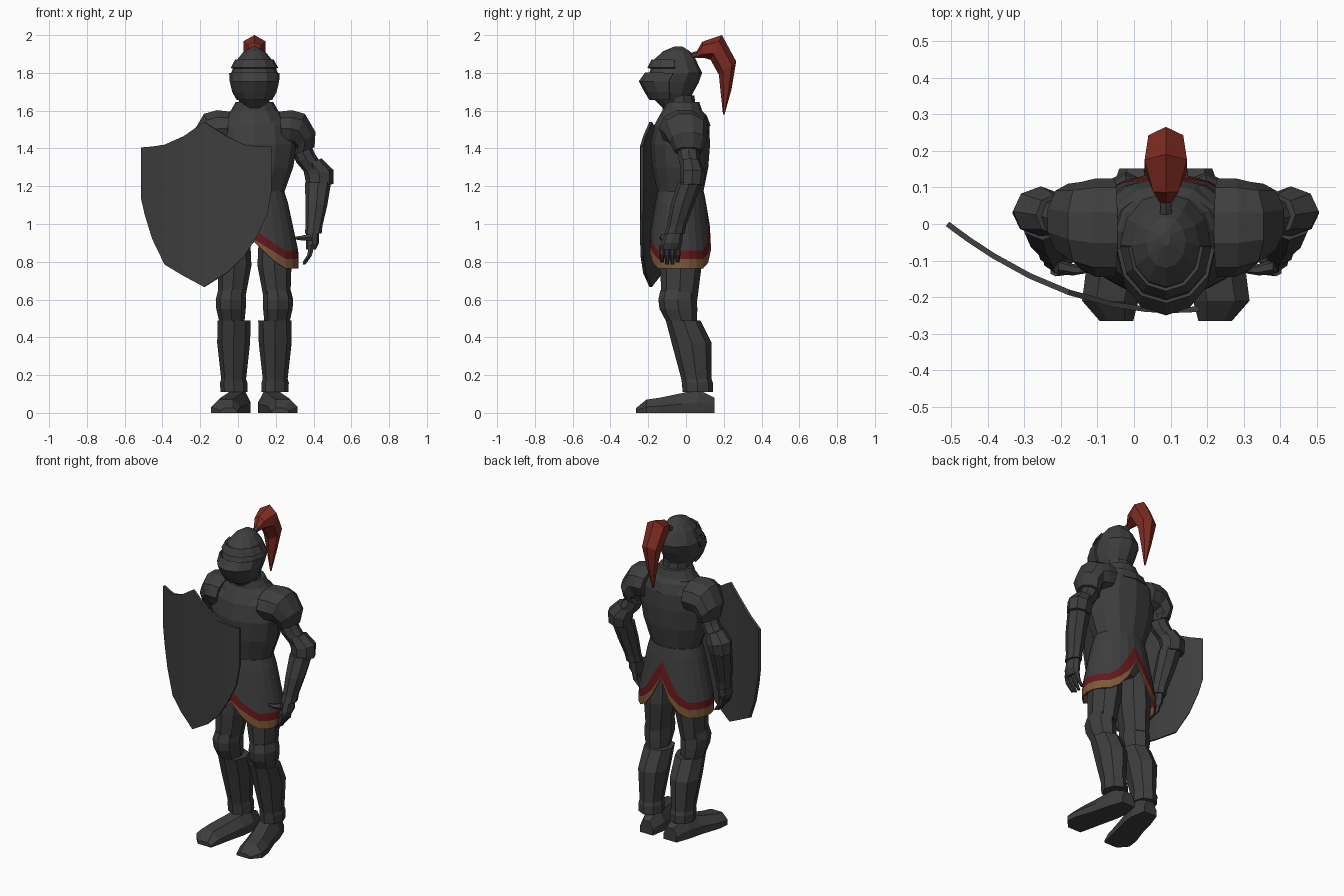
import bpy, bmesh, math
from mathutils import Vector, Matrix

C = 0.087  # body centre line


def material(name, r, g, b):
    m = bpy.data.materials.new(name)
    m.diffuse_color = (r, g, b, 1)
    return m


STEEL = material("dark steel", 0.048, 0.048, 0.048)
PLUME = material("red plume", 0.21, 0.025, 0.016)
TRIM = material("dark red cloth", 0.13, 0.009, 0.011)
GOLD = material("tan gold trim", 0.21, 0.10, 0.038)


def skin(name, loops, mats=(STEEL,), side=1, cap=True, closed=True, rule=None, thick=0):
    """Bridge equal-length point loops into a flat-shaded mesh."""
    bm = bmesh.new()
    rows = [[bm.verts.new((C + side * p[0], p[1], p[2])) for p in lp] for lp in loops]
    n = len(rows[0])
    for r in range(len(rows) - 1):
        for i in range(n if closed else n - 1):
            j = (i + 1) % n
            f = bm.faces.new((rows[r][i], rows[r][j], rows[r + 1][j], rows[r + 1][i]))
            f.material_index = rule(r) if rule else 0
    if cap and closed:
        bm.faces.new(rows[0])
        bm.faces.new(rows[-1])
    bmesh.ops.recalc_face_normals(bm, faces=bm.faces)
    me = bpy.data.meshes.new(name)
    bm.to_mesh(me)
    bm.free()
    for m in mats:
        me.materials.append(m)
    ob = bpy.data.objects.new(name, me)
    bpy.context.collection.objects.link(ob)
    if thick:
        mod = ob.modifiers.new("thickness", "SOLIDIFY")
        mod.thickness = thick
        mod.offset = 0
    return ob


def ring(n, x, y, z, rx, ry, tilt_y=0, tilt_x=0):
    """Ellipse of n points starting at the front, tilted about y and x."""
    rot = Matrix.Rotation(math.radians(tilt_y), 3, 'Y') @ Matrix.Rotation(math.radians(tilt_x), 3, 'X')
    pts = []
    for i in range(n):
        a = 2 * math.pi * i / n
        pts.append(Vector((x, y, z)) + rot @ Vector((math.sin(a) * rx, -math.cos(a) * ry, 0)))
    return pts


def tube(name, n, rings, **kw):
    return skin(name, [ring(n, *r) for r in rings], **kw)


# Torso, neck and collar
tube("breastplate", 12, [(0, -.03, 1.16, .155, .12), (0, -.03, 1.30, .205, .148),
                         (0, -.03, 1.42, .225, .157), (0, -.022, 1.52, .21, .145),
                         (0, -.01, 1.59, .14, .10)])
tube("hips", 12, [(0, -.03, 1.17, .15, .115), (0, -.03, 1.0, .16, .12), (0, -.03, .93, .09, .09)])
tube("neck", 10, [(0, -.03, 1.55, .085, .085), (0, -.04, 1.68, .085, .085)])
tube("collar", 12, [(0, -.02, 1.52, .175, .15), (0, -.015, 1.575, .155, .125),
                    (0, -.02, 1.60, .125, .105), (0, -.025, 1.645, .10, .095)])

# Helmet: (height, front, back, half width)
HEAD = [(1.615, -.125, .0, .055), (1.69, -.20, .035, .102), (1.75, -.235, .068, .12),
        (1.80, -.195, .085, .124), (1.87, -.17, .052, .092), (1.915, -.12, .02, .055),
        (1.94, -.06, -.02, .012)]
tube("helmet", 12, [(0, (f + b) / 2, z, w, (b - f) / 2) for z, f, b, w in HEAD])

# Raised visor over the front half, and brow plate above the eye slit
FACE = [("visor", [(1.66, -.19, .02, .09), (1.70, -.215, .04, .113),
                   (1.755, -.245, .065, .126), (1.80, -.212, .08, .129)]),
        ("brow_plate", [(1.825, -.2, .08, .121), (1.868, -.179, .055, .098)])]
for name, prof in FACE:
    loops = []
    for z, f, b, w in prof:
        full = ring(12, 0, (f + b) / 2, z, w, (b - f) / 2)
        loops.append(full[-3:] + full[:4])
    skin(name, loops, closed=False, thick=.01)

# Crest ridge and plume
tube("plume_holder", 6, [(0, .02, 1.885, .02, .022, 0, -45), (0, .07, 1.905, .015, .015, 0, -45)])
tube("plume", 6, [(0, .055, 1.892, .015, .013, 0, 110), (0, .09, 1.922, .04, .043, 0, 95),
                  (0, .16, 1.935, .067, .072, 0, 65), (0, .22, 1.825, .055, .058, 0, 38),
                  (0, .212, 1.71, .03, .03, 0, 10), (0, .2, 1.58, .004, .004, 0, 0)],
     mats=(PLUME,))

# Skirt with a slit at front and back, banded red then gold
N = 24
FRONT = [(.14, .06, .01), (.08, .05, .035), (.03, .045, .05)]
BACK = [(.22, .09, .01), (.10, .10, .035), (.03, .055, .05)]


def skirt_point(i, z):
    t = min(1, max(0, (1.17 - z) / .37))
    k = math.sin(t * math.pi / 2)
    a = 2 * math.pi * i / N
    return (math.sin(a) * (.155 + .075 * k), -.029 - math.cos(a) * (.12 + .045 * k), z)


heights = []
for i in range(N):
    d = min(i, N - i)
    e = N // 2 - d
    lift, red, gold = FRONT[d] if d < 3 else BACK[e] if e < 3 else (0, .045, .05)
    b = .765 + lift
    heights.append((1.17, 1.11, b + gold + red, b + gold, b))
skin("skirt", [[skirt_point(i, heights[i][r]) for i in range(N)] for r in range(5)],
     mats=(STEEL, TRIM, GOLD), cap=False, rule=lambda r: max(0, r - 1), thick=.008)

# Limbs, the same on both sides
for s, tag in ((1, "left"), (-1, "right")):
    def limb(part, n, rings):
        tube(f"{tag}_{part}", n, rings, side=s)

    # Arm
    limb("shoulder_plate", 10, [(.14, -.01, 1.505, .095, .135, 85), (.19, -.01, 1.505, .103, .135, 95),
                                (.232, -.005, 1.495, .10, .12, 112), (.268, .01, 1.44, .076, .10, 140),
                                (.26, .012, 1.385, .065, .075, 160)])
    limb("upper_arm", 8, [(.24, .01, 1.42, .055, .06, 155), (.27, .015, 1.35, .054, .056, 155),
                          (.33, .03, 1.27, .05, .052, 160)])
    limb("elbow_guard", 8, [(.305, .025, 1.325, .055, .055, -25), (.342, .035, 1.27, .078, .068, -12),
                            (.348, .03, 1.205, .072, .062, -5)])
    limb("forearm", 8, [(.337, .02, 1.22, .069, .064), (.328, -.02, 1.10, .058, .062),
                        (.315, -.05, .99, .045, .05), (.312, -.06, .95, .044, .054)])
    # Hand
    limb("palm", 8, [(.308, -.06, .965, .034, .045), (.308, -.075, .90, .034, .055),
                     (.298, -.085, .865, .026, .055)])
    for k in range(4):
        y = -.128 + k * .028
        low = .785 + (.012 if k in (0, 3) else 0)
        limb(f"finger_{k + 1}", 6, [(.302, y, .885, .016, .015), (.292, y, .835, .015, .014),
                                    (.262, y, low, .009, .010)])
    limb("thumb", 6, [(.30, -.115, .93, .022, .02, 70), (.255, -.125, .925, .016, .016, 70),
                      (.215, -.125, .925, .009, .009, 70)])

    # Leg
    limb("thigh", 8, [(.105, -.03, .98, .08, .10), (.106, -.027, .78, .09, .11),
                      (.12, -.035, .60, .07, .095)])
    limb("knee_guard", 8, [(.12, -.04, .65, .072, .095), (.125, -.045, .60, .08, .102),
                           (.124, -.04, .55, .078, .10), (.12, -.025, .49, .068, .083)])
    limb("shin_guard", 8, [(.108, -.015, .49, .088, .092), (.11, .03, .37, .087, .106),
                           (.11, .055, .18, .066, .08), (.11, .06, .16, .072, .082),
                           (.108, .062, .11, .072, .08)])

    # Boot: (y, centre, half width, height), toes turned out
    boot = []
    for y, c, w, h in [(.152, .082, .045, .08), (.06, .09, .07, .125), (-.02, .105, .074, .105),
                       (-.14, .14, .08, .08), (-.21, .152, .077, .07), (-.265, .135, .046, .025)]:
        boot.append([(c + u * w, y, v * h) for u, v in
                     ((-1, 0), (-1, .45), (-.5, 1), (.5, 1), (1, .45), (1, 0))])
    skin(f"{tag}_boot", boot, side=s)

# Curved shield: columns of (x, top, bottom)
COLS = [(-.51, 1.405, 1.14), (-.49, 1.407, 1.05), (-.45, 1.41, .92), (-.385, 1.42, .785),
        (-.285, 1.465, .725), (-.178, 1.54, .667), (-.06, 1.465, .74), (.035, 1.42, .83),
        (.10, 1.412, .935), (.155, 1.41, 1.05), (.178, 1.41, 1.18)]
skin("shield", [[(x - C, -.236 + .635 * (x - .1) ** 2, z) for x, _, z in COLS],
                [(x - C, -.236 + .635 * (x - .1) ** 2, z) for x, z, _ in COLS]],
     closed=False, thick=.015)
